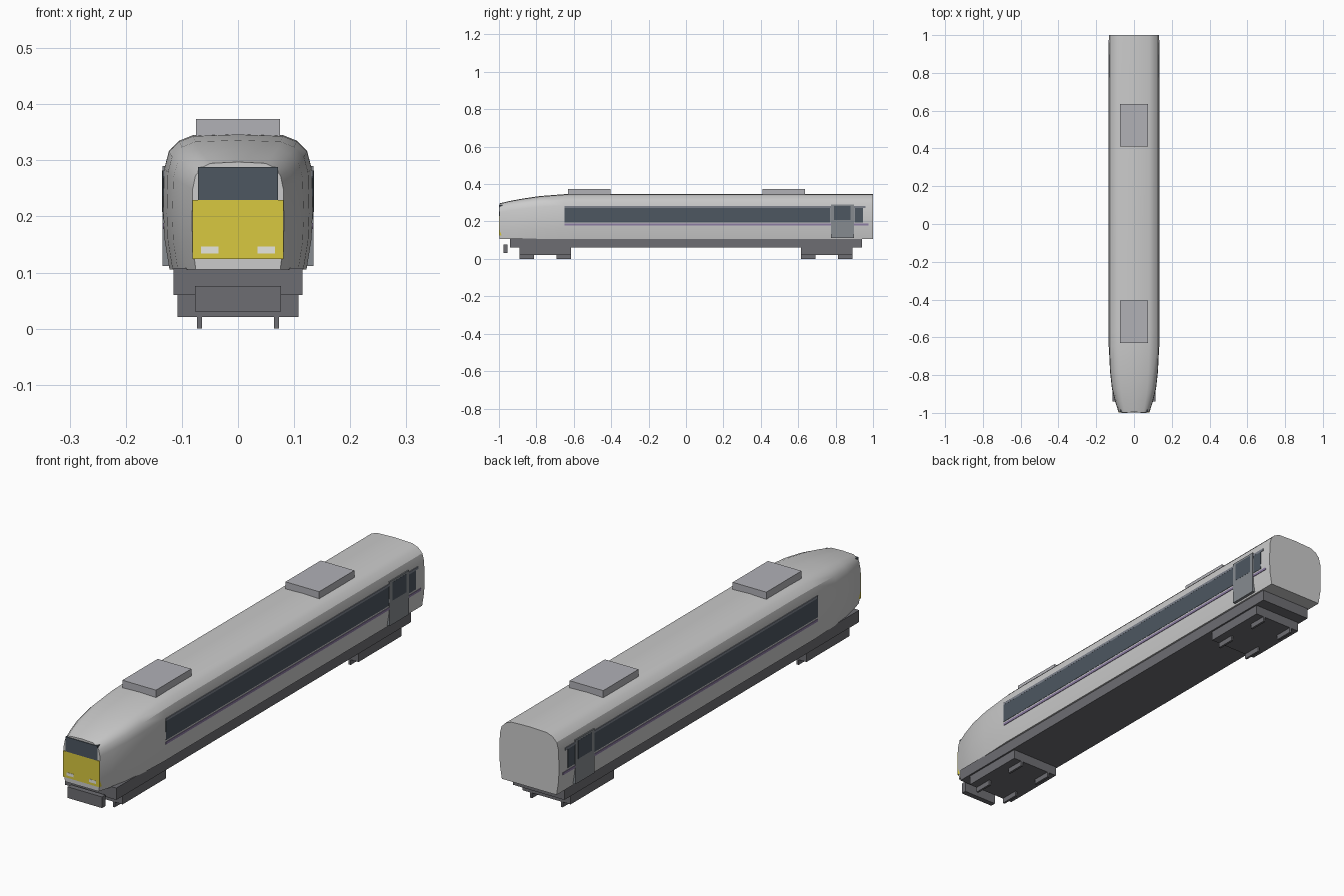
import bpy, bmesh

if "Cube" in bpy.data.objects:
    bpy.data.objects.remove(bpy.data.objects["Cube"])


def mat(name, r, g, b):
    m = bpy.data.materials.new(name)
    m.diffuse_color = (r, g, b, 1)
    m.use_nodes = True
    m.node_tree.nodes["Principled BSDF"].inputs["Base Color"].default_value = m.diffuse_color
    return m


DARK = mat("underframe_grey", .155, .155, .17)
GLASS = mat("dark_glass", .075, .095, .12)
YELLOW = mat("warning_yellow", .69, .58, .05)
PURPLE = mat("purple_line", .26, .2, .36)
TRIM = mat("trim_grey", .2, .22, .26)
DOOR = mat("door_grey", .24, .26, .28)
ROOF = mat("roof_unit_grey", .44, .44, .47)
LAMP = mat("lamp_white", .8, .8, .74)


def new_object(name, bm, material=None):
    bmesh.ops.recalc_face_normals(bm, faces=bm.faces)
    me = bpy.data.meshes.new(name)
    bm.to_mesh(me)
    bm.free()
    ob = bpy.data.objects.new(name, me)
    bpy.context.collection.objects.link(ob)
    if material:
        me.materials.append(material)
    return ob


def box(name, x, y, z, material):
    """Box from (min, max) ranges on each axis."""
    bm = bmesh.new()
    bmesh.ops.create_cube(bm, size=1)
    for v in bm.verts:
        for i, (lo, hi) in enumerate((x, y, z)):
            v.co[i] = (lo + hi) / 2 + v.co[i] * (hi - lo)
    return new_object(name, bm, material)


def both_sides(name, x, y, z, material):
    box(name + "_right", x, y, z, material)
    box(name + "_left", (-x[1], -x[0]), y, z, material)


# Car body: one rounded section lofted along y, tapering into the nose
half = [(.08, .345), (.105, .335), (.123, .317), (.131, .287),
        (.133, .21), (.131, .16), (.122, .105)]
section = half + [(-x, z) for x, z in reversed(half)]
stations = [(-.996, .082, .297), (-.94, .100, .310), (-.87, .117, .323),
            (-.78, .127, .336), (-.65, .133, .346), (-.55, .133, .348), (1, .133, .348)]
bm = bmesh.new()
rings = []
for y, w, top in stations:
    k = (top - .105) / .243
    ring = [bm.verts.new((x * w / .133, y, .105 + (z - .105) * k)) for x, z in section]
    # crown vertex on the roof centre line
    ring.append(bm.verts.new((0, y, top)))
    rings.append(ring)
n = len(rings[0])
for a, b in zip(rings, rings[1:]):
    for i in range(n):
        j = (i + 1) % n
        bm.faces.new((a[i], a[j], b[j], b[i]))
bm.faces.new(rings[0])
bm.faces.new(rings[-1])
body = new_object("car_body", bm)
bpy.context.view_layer.objects.active = body
body.select_set(True)
bpy.ops.object.shade_smooth_by_angle(angle=.52)

# Cab front
box("yellow_front_panel", (-.081, .081), (-.999, -.98), (.124, .229), YELLOW)
box("windscreen", (-.071, .071), (-.999, -.98), (.229, .288), GLASS)
both_sides("headlight", (.035, .066), (-1, -.985), (.134, .146), LAMP)

# Side glazing, stripes and doors
both_sides("window_band", (.12, .1337), (-.65, .773), (.195, .272), GLASS)
both_sides("rear_window", (.12, .1337), (.9, .945), (.195, .272), GLASS)
both_sides("upper_trim", (.12, .1341), (-.65, .96), (.272, .282), TRIM)
both_sides("purple_stripe", (.12, .1341), (-.65, .975), (.178, .188), PURPLE)
both_sides("door", (.118, .1347), (.775, .897), (.112, .29), DOOR)
both_sides("door_window", (.12, .1352), (.792, .88), (.208, .282), GLASS)

# Roof units
for name, y in (("front", (-.63, -.405)), ("rear", (.41, .635))):
    box("roof_unit_" + name, (-.075, .075), y, (.335, .374), ROOF)

# Underframe and front coupler block
box("underframe", (-.115, .115), (-.94, .94), (.06, .108), DARK)
box("coupler_block", (-.077, .077), (-.977, -.955), (.031, .076), DARK)

# Bogies with four narrow wheel blocks each
for name, c in (("front", -.752), ("rear", .752)):
    box("bogie_" + name, (-.108, .108), (c - .138, c + .138), (.021, .062), DARK)
    for end, s in (("a", -1), ("b", 1)):
        w = c + s * .099
        both_sides("wheel_%s_%s" % (name, end), (.064, .073), (w - .039, w + .039), (0, .03), DARK)
